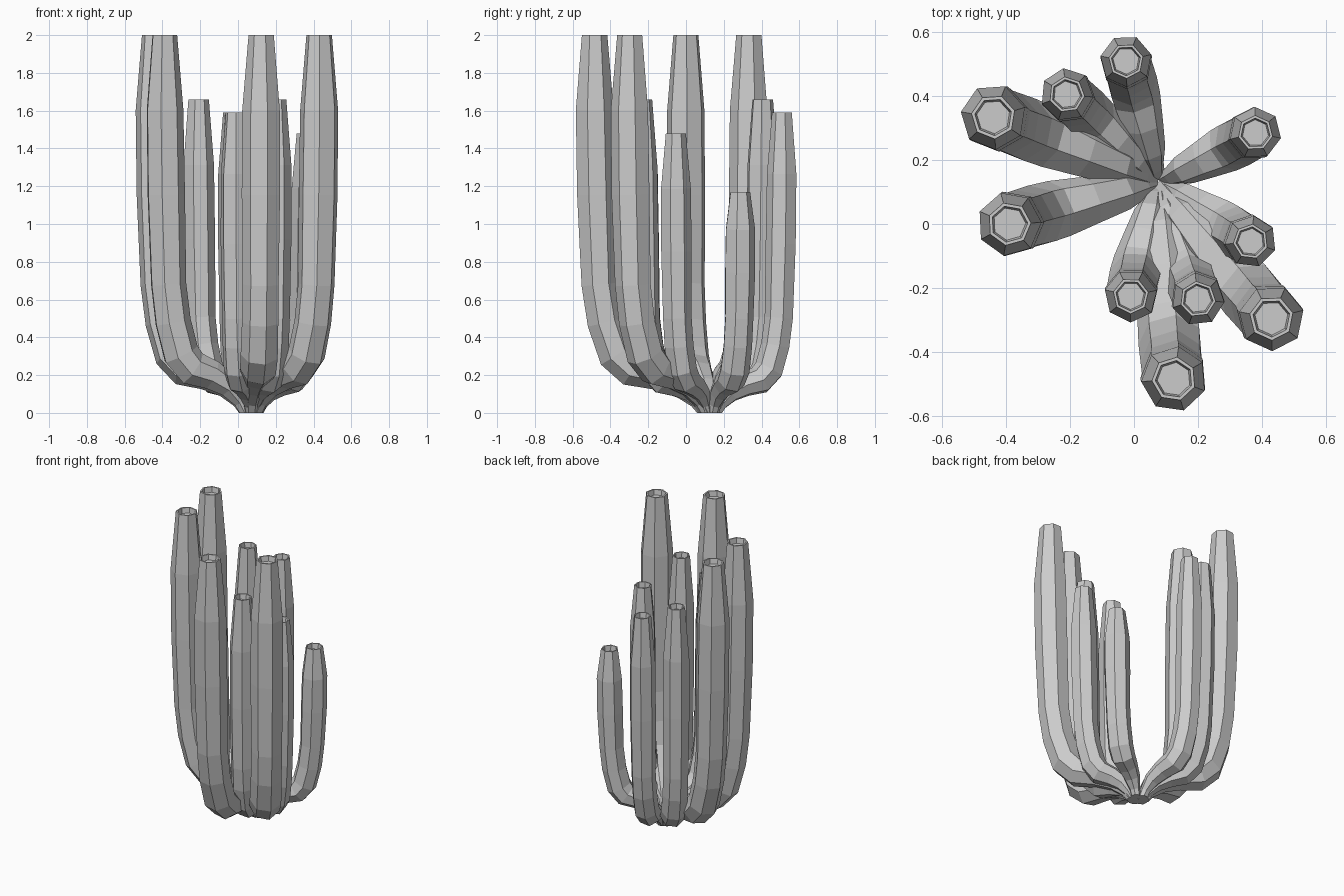
import bpy, bmesh, math
from mathutils import Vector

if "Cube" in bpy.data.objects:
    bpy.data.objects.remove(bpy.data.objects["Cube"])

SIDES = 7
BASE = Vector((0.075, 0.13, 0))
START = 0.035                     # how far each stalk foot sits from the hub

# stalk centreline: (share of reach, z, share of full radius)
ELBOW = [(0, 0, .36), (.06, .06, .40), (.2, .14, .62), (.42, .20, .78),
         (.66, .235, .94), (.80, .31, .97), (.90, .48, .95), (.955, .68, .94)]
# upright part: (share of reach, share of the height left, share of radius)
UPRIGHT = [(.985, .36, 1.0), (1, .70, .98), (1, 1, .66)]

# tip x, tip y, height, radius
STALKS = [(-.44, .335, 2.0, .105), (-.39, 0, 2.0, .103),
          (.125, -.485, 2.0, .105), (.43, -.295, 2.0, .105),
          (-.21, .405, 1.66, .085), (.20, -.235, 1.66, .085),
          (-.025, .51, 1.59, .083), (-.01, -.225, 1.59, .085),
          (.365, -.055, 1.48, .083), (.38, .285, 1.17, .083)]


def make_stalk(name, x, y, height, radius):
    out = Vector((x, y, 0)) - BASE
    reach = out.length
    out.normalize()
    side = Vector((-out.y, out.x, 0))
    zs = 1.0 if height > 1.9 else 0.74
    path = [(t, z * zs, r) for t, z, r in ELBOW]
    bend = path[-1][1]
    path += [(t, bend + (height - bend) * f, r) for t, f, r in UPRIGHT]
    pts = [BASE + out * (START + (reach - START) * t) + Vector((0, 0, z))
           for t, z, r in path]

    bm = bmesh.new()
    rings = []

    def ring(c, axis, r):
        nrm = side.cross(axis).normalized()
        rings.append([bm.verts.new(c + r * (math.cos(a) * nrm + math.sin(a) * side))
                      for a in (2 * math.pi * (i + .25) / SIDES for i in range(SIDES))])

    for i, p in enumerate(pts):
        if i in (0, len(pts) - 1):
            axis = Vector((0, 0, 1))
        else:
            axis = ((p - pts[i - 1]).normalized()
                    + (pts[i + 1] - p).normalized()).normalized()
        ring(p, axis, radius * path[i][2])

    # sunken tip
    up = Vector((0, 0, 1))
    ring(pts[-1], up, radius * .56)
    ring(pts[-1] - up * .035, up, radius * .50)

    for a, b in zip(rings, rings[1:]):
        for i in range(SIDES):
            j = (i + 1) % SIDES
            bm.faces.new((a[i], a[j], b[j], b[i]))
    bm.faces.new(rings[0])
    bm.faces.new(rings[-1])
    bmesh.ops.recalc_face_normals(bm, faces=bm.faces)
    mesh = bpy.data.meshes.new(name)
    bm.to_mesh(mesh)
    bm.free()
    bpy.context.collection.objects.link(bpy.data.objects.new(name, mesh))


for n, stalk in enumerate(STALKS):
    make_stalk(f"cactus_stalk_{n + 1}", *stalk)
